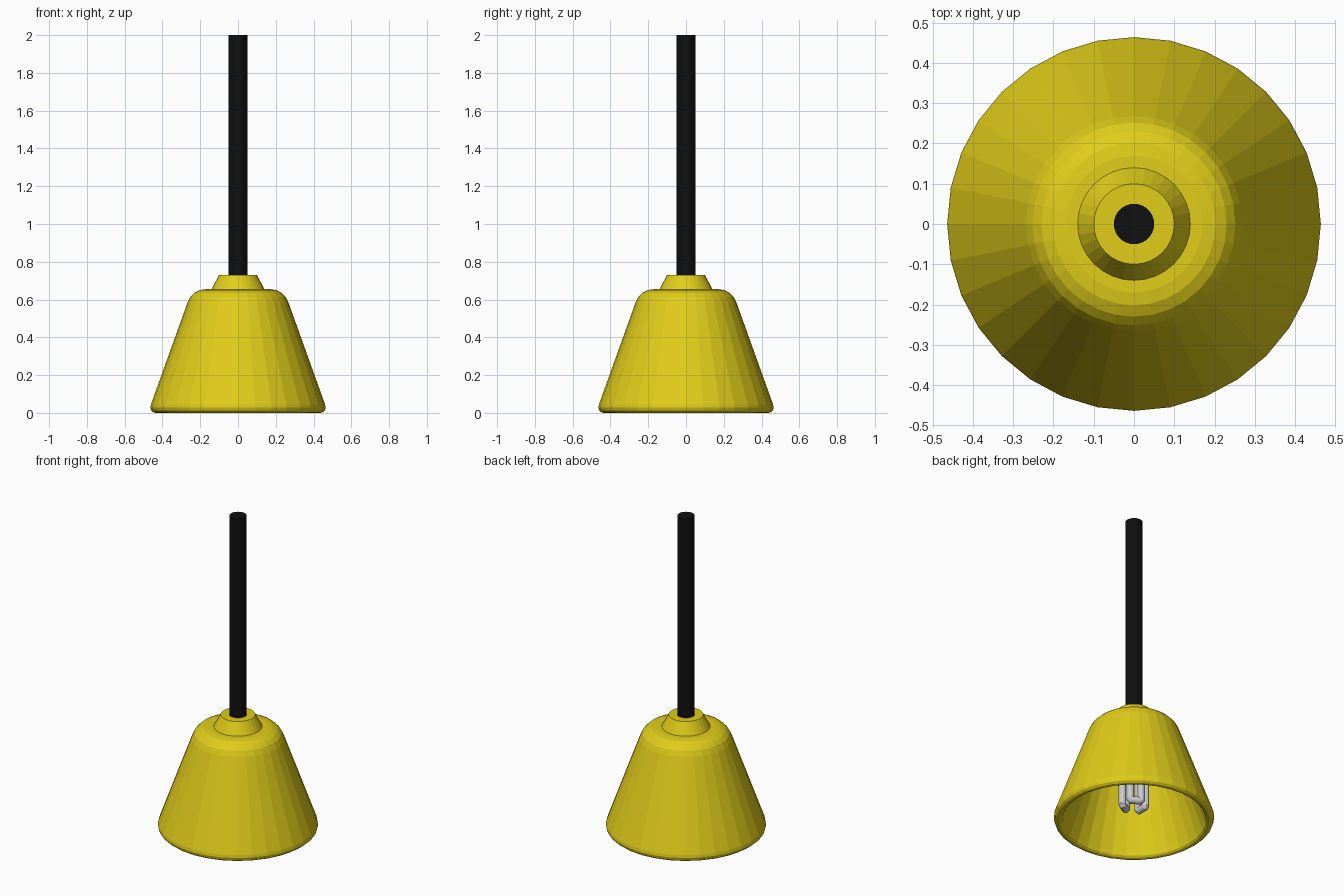
import bpy, bmesh
from math import cos, sin, pi, radians
from mathutils import Vector

if "Cube" in bpy.data.objects:
    bpy.data.objects.remove(bpy.data.objects["Cube"])


def material(name, color):
    m = bpy.data.materials.new(name)
    m.diffuse_color = color
    m.use_nodes = True
    m.node_tree.nodes["Principled BSDF"].inputs["Base Color"].default_value = m.diffuse_color
    return m


yellow = material("yellow_enamel", (0.75, 0.61, 0.01, 1))
black = material("black_cord", (0.005, 0.005, 0.005, 1))


def finish(name, bm, mat=None):
    bmesh.ops.remove_doubles(bm, verts=bm.verts, dist=1e-5)
    bmesh.ops.recalc_face_normals(bm, faces=bm.faces)
    me = bpy.data.meshes.new(name)
    bm.to_mesh(me)
    bm.free()
    ob = bpy.data.objects.new(name, me)
    bpy.context.collection.objects.link(ob)
    if mat:
        me.materials.append(mat)
    return ob


def lathe(name, profile, mat=None, sides=32):
    """Spin an (r, z) profile around the z axis."""
    bm = bmesh.new()
    vs = [bm.verts.new((r, 0, z)) for r, z in profile]
    es = [bm.edges.new(p) for p in zip(vs, vs[1:])]
    bmesh.ops.spin(bm, geom=vs + es, cent=(0, 0, 0), axis=(0, 0, 1),
                   angle=2 * pi, steps=sides, use_merge=False)
    return finish(name, bm, mat)


def tube(name, path, radius, across, sides=12):
    """Mitred round tube along a planar path; across is the plane normal."""
    bm = bmesh.new()
    rings = []
    for i, p in enumerate(path):
        a = (p - path[i - 1]).normalized() if i else None
        b = (path[i + 1] - p).normalized() if i < len(path) - 1 else None
        t = ((a or b) + (b or a)).normalized()
        n = t.cross(across) / t.dot(b or a)
        rings.append([bm.verts.new(p + radius * (cos(k * 2 * pi / sides) * n
                      + sin(k * 2 * pi / sides) * across)) for k in range(sides)])
    for r, s in zip(rings, rings[1:]):
        for k in range(sides):
            j = (k + 1) % sides
            bm.faces.new((r[k], r[j], s[j], s[k]))
    bm.faces.new(rings[0])
    bm.faces.new(rings[-1])
    return finish(name, bm)


# Shade: hollow cone with rolled rim and rounded shoulder
lathe("shade", [
    (0, 0.655), (0.17, 0.655), (0.202, 0.65), (0.23, 0.636), (0.252, 0.614),
    (0.268, 0.582), (0.461, 0.045), (0.464, 0.028), (0.459, 0.012), (0.447, 0.002),
    (0.437, 0), (0.426, 0.003), (0.416, 0.012), (0.411, 0.03),
    (0.225, 0.56), (0.205, 0.592), (0.165, 0.605), (0, 0.605)], yellow)

# Collar and cord
lathe("collar", [(0, 0.65), (0.14, 0.65), (0.14, 0.655), (0.10, 0.73), (0, 0.73)], yellow)
lathe("cord", [(0, 0.72), (0.05, 0.72), (0.05, 2), (0, 2)], black)

# Lamp holder inside the shade
lathe("lamp_base", [(0, 0.40), (0.10, 0.40), (0.10, 0.50), (0.06, 0.53),
                    (0.06, 0.61), (0, 0.61)])

# Three U-shaped fluorescent tubes around the axis
for i in range(3):
    a = radians(60 + 120 * i)
    out = Vector((cos(a), sin(a), 0))
    side = Vector((-sin(a), cos(a), 0))
    pts = [(-0.032, 0.42), (-0.032, 0.116), (-0.024, 0.108),
           (0.024, 0.108), (0.032, 0.116), (0.032, 0.42)]
    path = [out * 0.06 + side * x + Vector((0, 0, z)) for x, z in pts]
    tube(f"bulb_tube_{i + 1}", path, 0.022, out)
